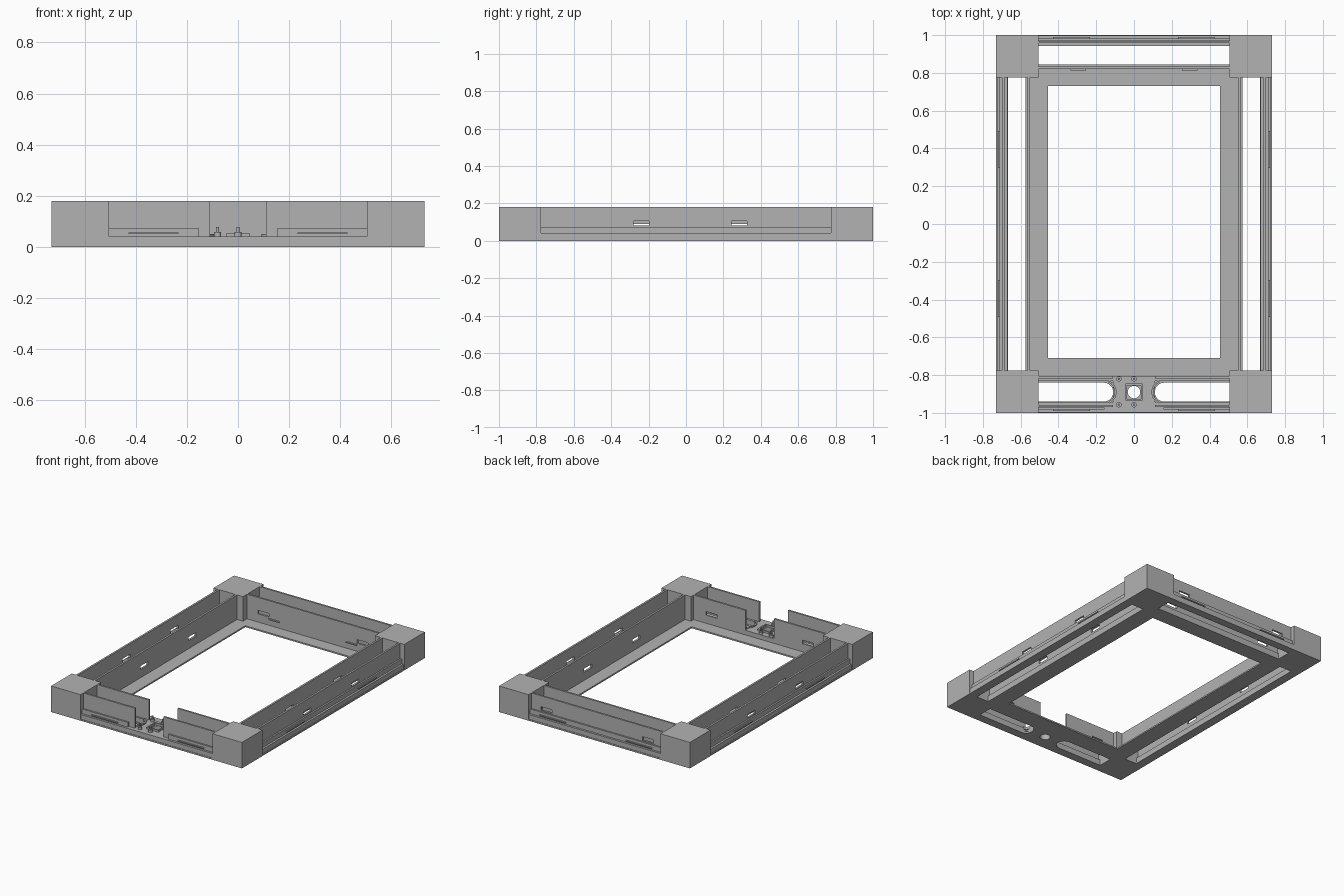
import bpy, math

if "Cube" in bpy.data.objects:
    bpy.data.objects.remove(bpy.data.objects["Cube"])

grey = bpy.data.materials.new("plain grey")
grey.diffuse_color = (0.45, 0.45, 0.45, 1)
grey.use_nodes = True
grey.node_tree.nodes["Principled BSDF"].inputs["Base Color"].default_value = grey.diffuse_color


def box(name, x0, x1, y0, y1, z0, z1):
    """Axis-aligned box from its limits."""
    bpy.ops.mesh.primitive_cube_add(size=1)
    o = bpy.context.object
    o.name = name
    sx, sy, sz = abs(x1 - x0), abs(y1 - y0), abs(z1 - z0)
    cx, cy, cz = (x0 + x1) / 2, (y0 + y1) / 2, (z0 + z1) / 2
    for v in o.data.vertices:
        v.co = (v.co.x * sx + cx, v.co.y * sy + cy, v.co.z * sz + cz)
    o.data.materials.append(grey)
    return o


def rod(name, x, y, r, z0, z1, sides=32):
    """Vertical cylinder."""
    bpy.ops.mesh.primitive_cylinder_add(vertices=sides, radius=r, depth=z1 - z0,
                                        location=(x, y, (z0 + z1) / 2))
    o = bpy.context.object
    o.name = name
    o.data.materials.append(grey)
    bpy.ops.object.shade_smooth_by_angle()
    return o


def cut(target, cutters):
    """Subtract each cutter from the target."""
    for c in cutters:
        c.hide_render = True
        c.hide_viewport = True
        m = target.modifiers.new("cut", 'BOOLEAN')
        m.operation = 'DIFFERENCE'
        m.solver = 'EXACT'
        m.object = c


X, Y = 0.505, 0.775        # inner limits of the corner blocks
H = 0.18                   # full height
T = 0.01                   # base plate thickness
FOOT = 0.042               # top of the wall feet
LEDGE = 0.075              # top of the low outer ledge

# Corner blocks
for sx in (-1, 1):
    for sy in (-1, 1):
        box("corner_block", sx * X, sx * 0.73, sy * Y, sy * 1.0, 0, H)

# Base plate and the hub pad in the middle of the front side
plate = box("base_plate", -0.73, 0.73, -1, 1, 0, T)
hub = box("hub_pad", -0.11, 0.11, -0.945, -0.83, T, FOOT)
openings = [box("opening_cutter", -0.455, 0.455, -0.71, 0.73, -0.1, 0.3),
            box("back_slot_cutter", -X, X, 0.845, 0.945, -0.1, 0.3)]
for s in (-1, 1):
    openings.append(box("side_slot_cutter", s * 0.575, s * 0.668, -Y, Y, -0.1, 0.3))
front = [rod("hub_hole_cutter", 0, -0.89, 0.033, -0.1, 0.3)]
for s in (-1, 1):
    # rounded front slots
    front.append(box("front_slot_cutter", s * 0.158, s * X, -0.94, -0.84, -0.1, 0.3))
    front.append(rod("front_slot_end_cutter", s * 0.16, -0.89, 0.05, -0.1, 0.3))
cut(plate, openings + front)
cut(hub, front)


def side_walls(side, axis, s, inner, outer, half, slots_in, slots_out, gap=0, ledge_gap=0):
    """Double wall along one side: feet, ledge, tall walls with slots, thin ribs."""
    def b(part, a0, a1, d0, d1, z0, z1):
        d0, d1 = s * d0, s * d1
        if axis == 'x':
            return box(side + part, a0, a1, d0, d1, z0, z1)
        return box(side + part, d0, d1, a0, a1, z0, z1)

    def spans(g):
        return [(-half, -g), (g, half)] if g else [(-half, half)]

    b("_outer_foot", -half, half, outer - 0.015, outer + 0.04, T, FOOT)
    b("_inner_foot", -half, half, inner, inner + 0.025, T, FOOT)
    for a0, a1 in spans(ledge_gap):
        b("_ledge", a0, a1, outer + 0.015, outer + 0.026, FOOT, LEDGE)
    for a0, a1 in spans(gap):
        for part, d, slots, z in (("_inner_wall", inner, slots_in, 0.066),
                                  ("_outer_wall", outer, slots_out, 0.081)):
            w = b(part, a0, a1, d, d + 0.013, FOOT, H)
            cut(w, [b("_slot_cutter", c - 0.042, c + 0.042, d - 0.02, d + 0.03,
                      z, z + 0.025) for c in slots if a0 < c < a1])
    # thin latch ribs on the ledge
    ribs = (-0.33, 0.33) if axis == 'x' else (-0.395, 0.395)
    for c in ribs:
        b("_latch_rib", c - 0.098, c + 0.098, outer + 0.026, outer + 0.034, 0.05, 0.057)


side_slots = (-0.24, 0.285)
for s, n in ((-1, "left"), (1, "right")):
    side_walls(n, 'y', s, 0.55, 0.685, Y, side_slots, side_slots)
side_walls("back", 'x', 1, 0.82, 0.957, X, (-0.38, 0.38), (-0.39, 0.39))
side_walls("front", 'x', -1, 0.805, 0.957, X, (-0.37, 0.37), (), 0.11, 0.155)

# Small catches on the inside of the back wall
for s in (-1, 1):
    box("back_catch", s * 0.255, s * 0.335, 0.812, 0.82, 0.05, 0.058)

# Square collar around the hub hole
for s in (-1, 1):
    box("collar_side", s * 0.036, s * 0.045, -0.935, -0.845, FOOT, 0.055)
    box("collar_end", -0.036, 0.036, -0.89 + s * 0.036, -0.89 + s * 0.045, FOOT, 0.055)

# Screw bosses with pins
for x in (-0.08, 0):
    for y in (-0.82, -0.957):
        rod("screw_boss", x, y, 0.014, T, 0.058, 24)
        rod("screw_pin", x, y, 0.006, 0.058, 0.078, 16)

# Low curved rims at the rounded slot ends
for s in (-1, 1):
    for i in range(7):
        a = math.radians(-54 + 18 * i)
        o = box("slot_rim", -0.005, 0.005, -0.011, 0.011, FOOT - 0.01, 0.05)
        o.location = (s * (0.16 - 0.062 * math.cos(a)), -0.89 + 0.062 * math.sin(a), 0)
        o.rotation_euler.z = -s * a
